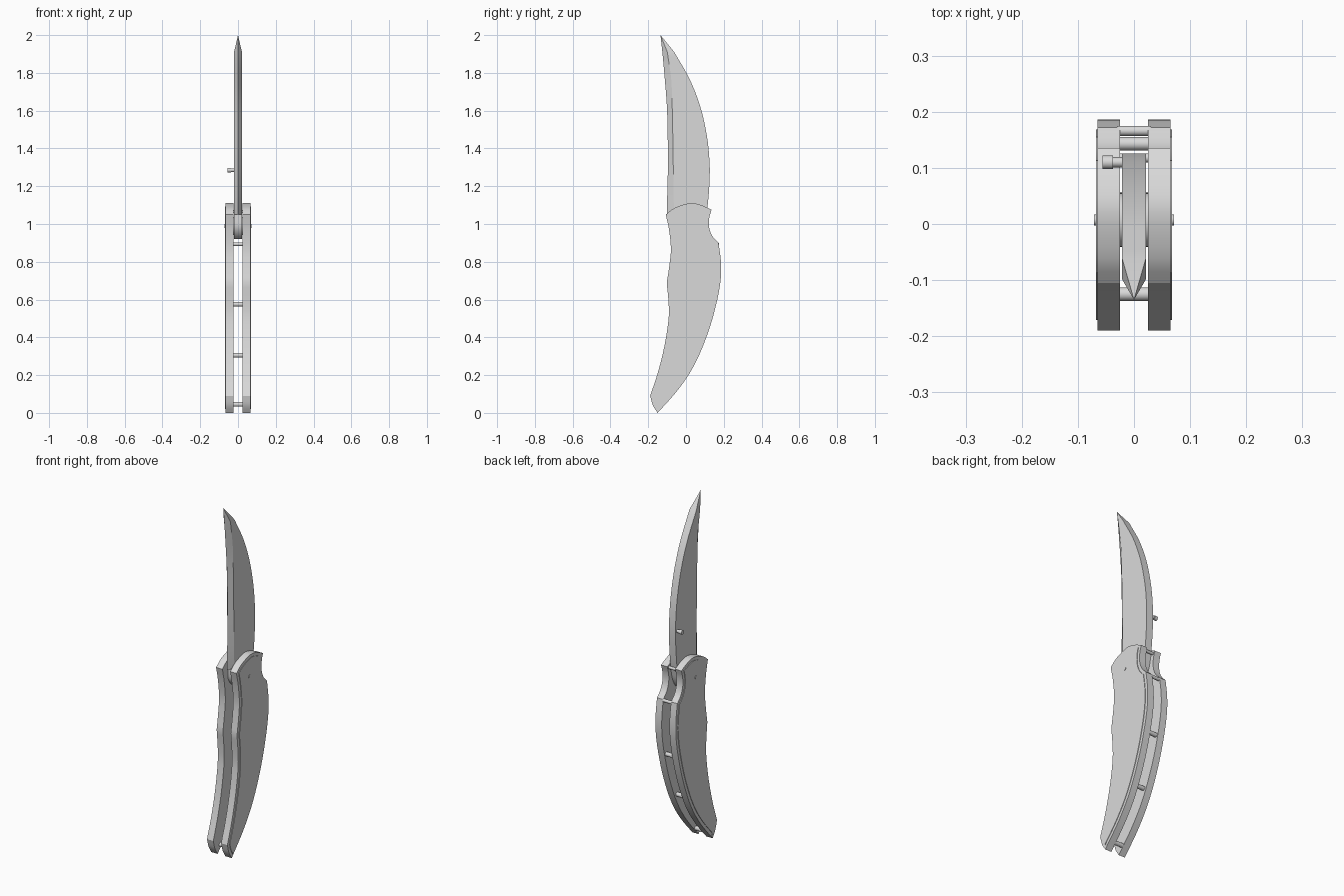
import bpy, bmesh, math
from mathutils import Vector

cube = bpy.data.objects.get("Cube")
if cube:
    bpy.data.objects.remove(cube, do_unlink=True)

steel = bpy.data.materials.new("grey_steel")
steel.use_nodes = True
GREY = (0.7, 0.7, 0.7, 1)
steel.diffuse_color = GREY
steel.node_tree.nodes["Principled BSDF"].inputs["Base Color"].default_value = GREY


def spline(points, steps=4):
    """Smooth curve through the points, end points kept."""
    p = [Vector(q) for q in points]
    p = [2 * p[0] - p[1]] + p + [2 * p[-1] - p[-2]]
    out = []
    for a, b, c, d in zip(p, p[1:], p[2:], p[3:]):
        for i in range(steps):
            t = i / steps
            out.append(0.5 * (2 * b + (c - a) * t + (2 * a - 5 * b + 4 * c - d) * t**2
                              + (3 * b - a - 3 * c + d) * t**3))
    return out + [p[-2]]


def finish(name, bm):
    bmesh.ops.recalc_face_normals(bm, faces=bm.faces)
    mesh = bpy.data.meshes.new(name)
    bm.to_mesh(mesh)
    bm.free()
    mesh.materials.append(steel)
    obj = bpy.data.objects.new(name, mesh)
    bpy.context.collection.objects.link(obj)
    bpy.ops.object.select_all(action='DESELECT')
    bpy.context.view_layer.objects.active = obj
    obj.select_set(True)
    bpy.ops.object.shade_smooth_by_angle(angle=math.radians(25))
    return obj


def prism(outline, x0, x1):
    """Extrude a (y, z) outline from x0 to x1; returns the mesh and its end face."""
    bm = bmesh.new()
    ends = [[bm.verts.new((x, y, z)) for y, z in outline] for x in (x0, x1)]
    bm.faces.new(ends[0])
    cap = bm.faces.new(ends[1])
    n = len(outline)
    for i in range(n):
        j = (i + 1) % n
        bm.faces.new((ends[0][i], ends[0][j], ends[1][j], ends[1][i]))
    bmesh.ops.recalc_face_normals(bm, faces=bm.faces)
    return bm, cap


def rod(name, y, z, radius, x0, x1, sides=20):
    ring = [(y + radius * math.cos(2 * math.pi * i / sides),
             z + radius * math.sin(2 * math.pi * i / sides)) for i in range(sides)]
    return finish(name, prism(ring, x0, x1)[0])


# Handle outline: smooth runs joined at sharp corners
runs = [
    [(-.15, 0), (-.175, .04), (-.19, .09)],
    [(-.19, .09), (-.15, .21), (-.115, .35), (-.093, .49), (-.092, .58), (-.102, .69)],
    [(-.102, .69), (-.088, .78), (-.08, .87), (-.09, .97), (-.107, 1.05)],
    [(-.107, 1.05), (-.06, 1.085), (.02, 1.11), (.08, 1.1), (.135, 1.075)],
    [(.135, 1.075), (.123, 1.03), (.123, .98), (.14, .935), (.172, .9)],
    [(.172, .9), (.185, .8), (.183, .7), (.16, .575), (.115, .42), (.045, .255),
     (-.04, .125), (-.15, 0)],
]
outline = [p for run in runs for p in spline(run)[:-1]]

# Two handle scales, each with a thin raised inset panel
for side, label in ((1, "left"), (-1, "right")):
    bm, cap = prism(outline, side * .025, side * .065)
    bmesh.ops.inset_region(bm, faces=[cap], thickness=.018, use_even_offset=True)
    raised = bmesh.ops.extrude_discrete_faces(bm, faces=[cap])["faces"]
    bmesh.ops.translate(bm, verts=raised[0].verts, vec=(side * .003, 0, 0))
    finish(label + "_handle_scale", bm)
    rod(label + "_washer", .007, .99, .048, side * .02, side * .0255, 32)

# Blade: five-sided sections along z (edge, bevel line, spine, half thickness)
T = .021
stations = [
    (1.05, -.1, -.062, .108, T), (1.12, -.1, -.065, .117, T),
    (1.235, -.097, -.066, .125, T), (1.34, -.096, -.068, .124, T),
    (1.47, -.097, -.07, .11, T), (1.62, -.101, -.073, .076, T),
    (1.765, -.112, -.078, .02, T), (1.91, -.125, -.099, -.062, T),
]
bm = bmesh.new()
rings = []
for z, edge, bevel, spine, t in spline(stations, 5):
    rings.append([bm.verts.new((x, y, z)) for x, y in
                  ((0, edge), (t, bevel), (t, spine), (-t, spine), (-t, bevel))])
for a, b in zip(rings, rings[1:]):
    for i in range(5):
        j = (i + 1) % 5
        bm.faces.new((a[i], a[j], b[j], b[i]))
bm.faces.new(rings[0])
tip = bm.verts.new((0, -.135, 2))
for i in range(5):
    bm.faces.new((rings[-1][i], rings[-1][(i + 1) % 5], tip))
finish("blade", bm)

# Tang held between the scales
tang = spline([(-.062, 1.05), (-.06, .98), (-.03, .935), (.01, .92), (.06, .935),
               (.092, .985), (.108, 1.05)])
finish("blade_tang", prism(tang, -T, T)[0])

# Pivot, spacer pins and blade stop
rod("pivot_pin", .007, .99, .01, -.071, .071)
for i, (y, z, r) in enumerate([(.166, .893, .009), (.143, .575, .012),
                               (.045, .305, .012), (-.125, .045, .012)]):
    rod("spacer_pin_%d" % (i + 1), y, z, r, -.03, .03)
rod("blade_stop_pin", .118, 1.065, .008, -.03, .03)

# Thumb stud on the right of the blade
rod("thumb_stud_stem", .11, 1.285, .009, -.04, -.015)
rod("thumb_stud_head", .11, 1.285, .012, -.056, -.037)
